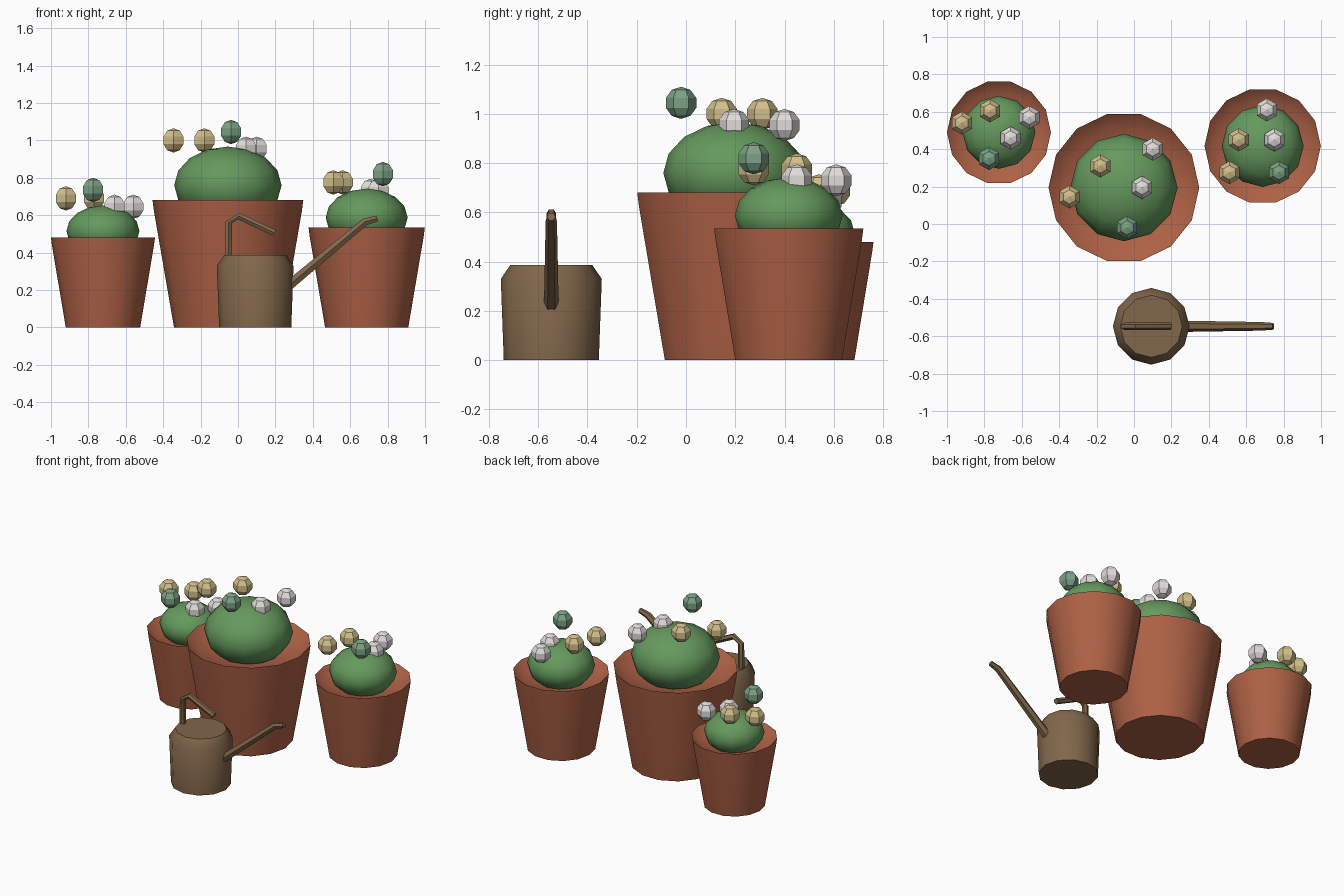
import bpy, bmesh, math
from mathutils import Vector

if "Cube" in bpy.data.objects:
    bpy.data.objects.remove(bpy.data.objects["Cube"])


def material(name, rgb):
    m = bpy.data.materials.new(name)
    m.diffuse_color = (*rgb, 1)
    m.use_nodes = True
    m.node_tree.nodes["Principled BSDF"].inputs["Base Color"].default_value = m.diffuse_color
    return m


TERRACOTTA = material("terracotta", (0.42, 0.12, 0.06))
LEAF = material("leaf_green", (0.13, 0.32, 0.11))
BROWN = material("can_brown", (0.22, 0.135, 0.07))
BUDS = {"yellow": material("bud_yellow", (0.65, 0.52, 0.26)),
        "white": material("bud_white", (0.75, 0.72, 0.70)),
        "sage": material("bud_sage", (0.20, 0.36, 0.23))}


def finish(bm, name, mat, loc=(0, 0, 0), angle=None):
    bmesh.ops.recalc_face_normals(bm, faces=bm.faces)
    me = bpy.data.meshes.new(name)
    bm.to_mesh(me)
    bm.free()
    ob = bpy.data.objects.new(name, me)
    bpy.context.collection.objects.link(ob)
    ob.location = loc
    me.materials.append(mat)
    if angle:
        bpy.ops.object.select_all(action='DESELECT')
        ob.select_set(True)
        bpy.context.view_layer.objects.active = ob
        bpy.ops.object.shade_smooth_by_angle(angle=math.radians(angle))
    return ob


def skin(bm, rings):
    # bridge consecutive rings and cap both ends
    n = len(rings[0])
    for a, b in zip(rings, rings[1:]):
        for i in range(n):
            j = (i + 1) % n
            bm.faces.new((a[i], a[j], b[j], b[i]))
    bm.faces.new(rings[0])
    bm.faces.new(rings[-1])


def lathe(name, profile, sides, mat, loc):
    bm = bmesh.new()
    turn = 2 * math.pi / sides
    skin(bm, [[bm.verts.new((r * math.cos(i * turn), r * math.sin(i * turn), z))
               for i in range(sides)] for r, z in profile])
    return finish(bm, name, mat, loc, 40)


def ball(name, size, segs, rings, mat, loc, angle=None):
    bm = bmesh.new()
    bmesh.ops.create_uvsphere(bm, u_segments=segs, v_segments=rings, radius=1)
    bmesh.ops.scale(bm, vec=size, verts=bm.verts)
    return finish(bm, name, mat, loc, angle)


def tube(name, points, radii, y, mat, sides=6):
    # bent rod lying in the xz plane
    bm = bmesh.new()
    pts = [Vector((x, 0, z)) for x, z in points]
    rings = []
    for k, (p, r) in enumerate(zip(pts, radii)):
        d = (pts[min(k + 1, len(pts) - 1)] - pts[max(k - 1, 0)]).normalized()
        side = Vector((0, 1, 0))
        up = d.cross(side)
        rings.append([bm.verts.new(p + r * (math.cos(a) * side + math.sin(a) * up))
                      for a in (2 * math.pi * i / sides for i in range(sides))])
    skin(bm, rings)
    return finish(bm, name, mat, (0, y, 0), 40)


# pots: x, y, rim radius, height, dome radius, dome centre z, dome half height, buds
POTS = {
    "left": (-0.722, 0.49, 0.278, 0.48, 0.195, 0.515, 0.137, [
        ("yellow", -0.92, 0.54, 0.69), ("yellow", -0.77, 0.605, 0.69),
        ("white", -0.56, 0.57, 0.645), ("white", -0.66, 0.46, 0.645),
        ("sage", -0.775, 0.35, 0.735)]),
    "middle": (-0.054, 0.195, 0.403, 0.68, 0.287, 0.76, 0.207, [
        ("yellow", -0.345, 0.145, 1.0), ("yellow", -0.18, 0.31, 1.0),
        ("white", 0.10, 0.40, 0.955), ("white", 0.043, 0.195, 0.955),
        ("sage", -0.037, -0.02, 1.045)]),
    "right": (0.688, 0.417, 0.311, 0.535, 0.219, 0.587, 0.155, [
        ("yellow", 0.56, 0.45, 0.775), ("yellow", 0.51, 0.275, 0.775),
        ("white", 0.71, 0.61, 0.73), ("white", 0.75, 0.45, 0.73),
        ("sage", 0.775, 0.275, 0.82)]),
}
for side, (x, y, r, h, dr, dz, dh, buds) in POTS.items():
    # tapered pot with a recessed top
    lathe(side + "_pot", [(0.715 * r, 0), (0.98 * r, 0.91 * h), (r, h),
                          (0.8 * r, 0.9 * h), (0.3 * r, 0.88 * h)], 14, TERRACOTTA, (x, y, 0))
    # rounded plant
    ball(side + "_plant", (dr, dr, dh), 12, 8, LEAF, (x, y, dz), 40)
    # faceted buds above the plant
    for i, (col, bx, by, bz) in enumerate(buds):
        ball(f"{side}_bud_{i + 1}", (0.065,) * 3, 6, 5, BUDS[col], (bx, by, bz))

# watering can
CAN_Y = -0.547
lathe("can_body", [(0.193, 0), (0.205, 0.33), (0.166, 0.387)], 12, BROWN, (0.092, CAN_Y, 0))
tube("can_handle", [(-0.05, 0.36), (-0.05, 0.56), (0.005, 0.595), (0.195, 0.505)],
     [0.02] * 4, CAN_Y, BROWN)
tube("can_spout", [(0.26, 0.215), (0.68, 0.565), (0.745, 0.583)],
     [0.03, 0.023, 0.018], CAN_Y, BROWN)
